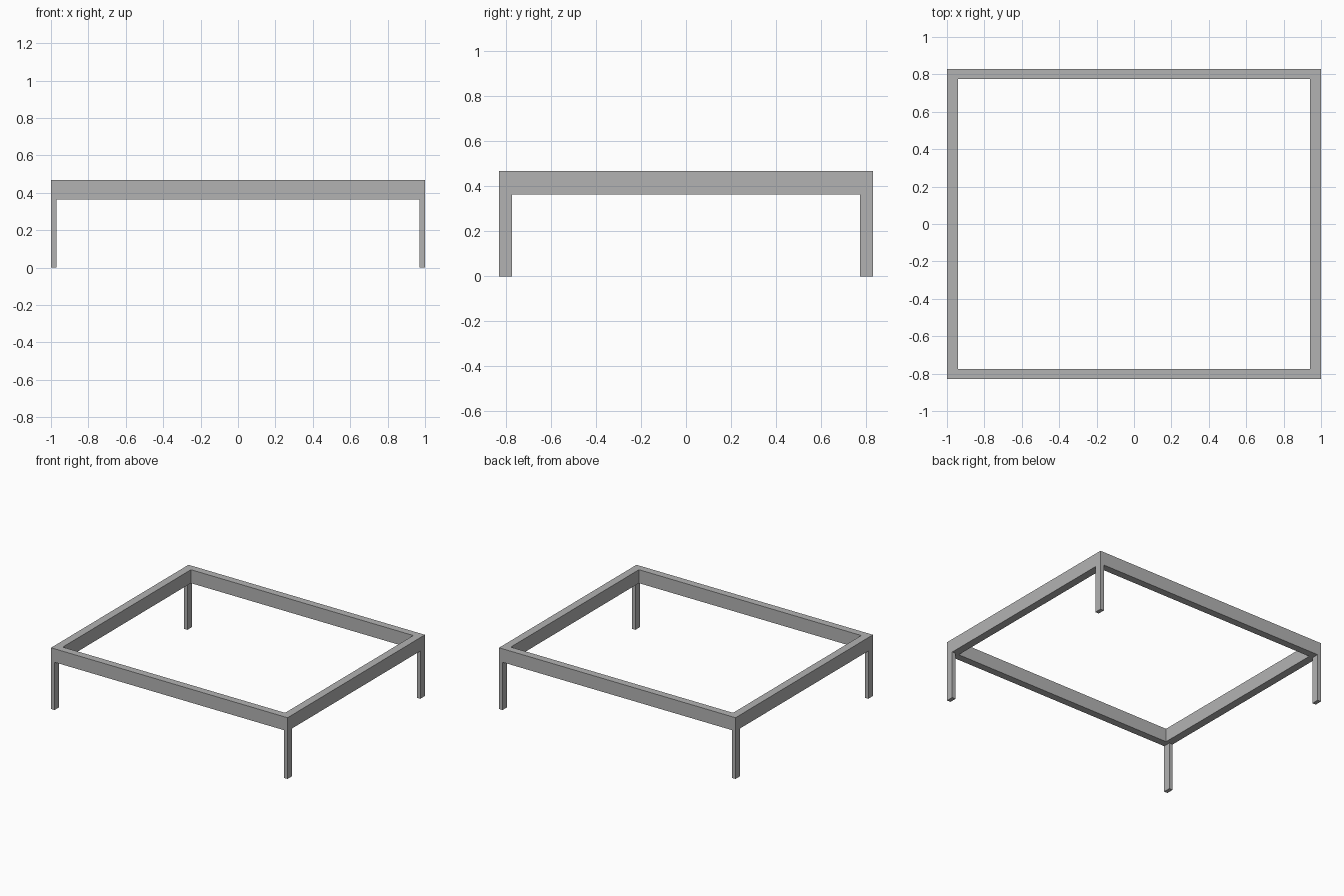
import bpy
import bmesh

if "Cube" in bpy.data.objects:
    bpy.data.objects.remove(bpy.data.objects["Cube"], do_unlink=True)

HALF_X, HALF_Y = 1.0, 0.83
RAIL = 0.06
FRAME_BOTTOM, FRAME_TOP = 0.365, 0.468
LEG_X, LEG_Y = 0.03, 0.056

grey = bpy.data.materials.new("grey metal")
grey.use_nodes = True
colour = (0.45, 0.45, 0.45, 1)
grey.diffuse_color = colour
grey.node_tree.nodes["Principled BSDF"].inputs["Base Color"].default_value = colour


def add_object(name, bm):
    bmesh.ops.recalc_face_normals(bm, faces=bm.faces)
    mesh = bpy.data.meshes.new(name)
    bm.to_mesh(mesh)
    bm.free()
    mesh.materials.append(grey)
    obj = bpy.data.objects.new(name, mesh)
    bpy.context.collection.objects.link(obj)
    return obj


def rectangle(bm, hx, hy, z):
    corners = [(-1, -1), (1, -1), (1, 1), (-1, 1)]
    return [bm.verts.new((sx * hx, sy * hy, z)) for sx, sy in corners]


# Rectangular rail frame: four loops joined into a closed ring
bm = bmesh.new()
outer, inner = (HALF_X, HALF_Y), (HALF_X - RAIL, HALF_Y - RAIL + 0.004)
loops = [rectangle(bm, *outer, FRAME_BOTTOM), rectangle(bm, *outer, FRAME_TOP),
         rectangle(bm, *inner, FRAME_TOP), rectangle(bm, *inner, FRAME_BOTTOM)]
for a, b in zip(loops, loops[1:] + loops[:1]):
    for i in range(4):
        j = (i + 1) % 4
        bm.faces.new((a[i], a[j], b[j], b[i]))
add_object("frame", bm)

# Flat legs flush with the outer corners
for sx, side in ((-1, "right"), (1, "left")):
    for sy, end in ((-1, "front"), (1, "back")):
        bm = bmesh.new()
        bmesh.ops.create_cube(bm, size=1)
        bmesh.ops.scale(bm, vec=(LEG_X, LEG_Y, FRAME_BOTTOM), verts=bm.verts)
        leg = add_object(f"{end}_{side}_leg", bm)
        leg.location = (sx * (HALF_X - LEG_X / 2), sy * (HALF_Y - LEG_Y / 2), FRAME_BOTTOM / 2)
